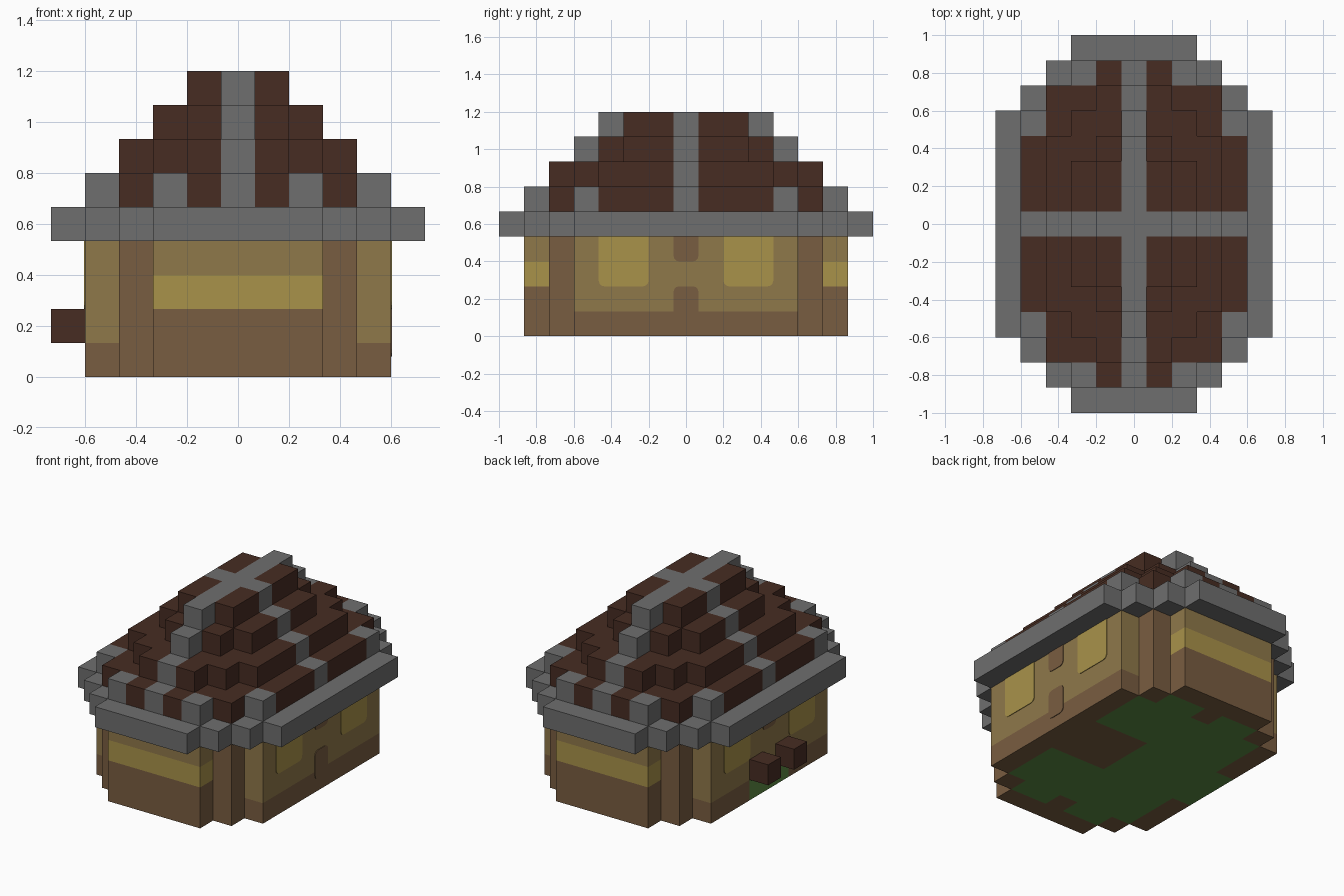
import bpy
import bmesh
from mathutils import Vector

old = bpy.data.objects.get("Cube")
if old:
    bpy.data.objects.remove(old, do_unlink=True)

U = 2 / 15  # edge length of one block


def material(name, r, g, b):
    """One flat colour, given as display values 0-255 and stored as linear."""
    lin = [((c / 255 + 0.055) / 1.055) ** 2.4 for c in (r, g, b)]
    mat = bpy.data.materials.new(name)
    mat.use_nodes = True
    mat.diffuse_color = (*lin, 1)
    bsdf = next(n for n in mat.node_tree.nodes if n.type == 'BSDF_PRINCIPLED')
    bsdf.inputs["Base Color"].default_value = (*lin, 1)
    bsdf.inputs["Roughness"].default_value = 0.9
    return mat


STONE = material("grey stone", 110, 110, 110)
ROOF = material("dark brown roof", 71, 44, 34)
TIMBER = material("brown timber", 121, 93, 65)
PLASTER = material("tan plaster", 143, 120, 74)
GLASS = material("yellow window", 169, 146, 74)
GRASS = material("green grass", 92, 138, 66)


def add_object(name, bm, mats):
    mesh = bpy.data.meshes.new(name)
    bm.to_mesh(mesh)
    bm.free()
    for mat in mats:
        mesh.materials.append(mat)
    obj = bpy.data.objects.new(name, mesh)
    bpy.context.collection.objects.link(obj)
    return obj


def footprint(steps, z):
    """Blocks of one layer: a union of centred rectangles (half x, half y)."""
    return {(x, y, z) for hx, hy in steps
            for x in range(-hx, hx + 1) for y in range(-hy, hy + 1)}


AXES = [Vector(a) * s for a in ((1, 0, 0), (0, 1, 0), (0, 0, 1)) for s in (1, -1)]


def blocks(name, cells, rule):
    """Outer faces of a set of blocks, coloured by rule(x, y, z, normal)."""
    bm = bmesh.new()
    mats = []
    for cell in sorted(cells):
        for n in AXES:
            if tuple(int(c + d) for c, d in zip(cell, n)) in cells:
                continue
            mat = rule(*cell, n)
            if mat not in mats:
                mats.append(mat)
            # quad on the side of the block facing n
            a = Vector((n.y, n.z, n.x))
            b = n.cross(a)
            mid = Vector(cell) + Vector((0, 0, 0.5)) + n / 2
            corners = [mid + (a * i + b * j) / 2
                       for i, j in ((-1, -1), (1, -1), (1, 1), (-1, 1))]
            face = bm.faces.new([bm.verts.new(c * U) for c in corners])
            face.material_index = mats.index(mat)
    bmesh.ops.remove_doubles(bm, verts=bm.verts, dist=0.001)
    return add_object(name, bm, mats)


def plate(name, side, y, z0, z1, width, mat):
    """Thin rounded panel on a long wall, sizes in blocks."""
    bm = bmesh.new()
    bmesh.ops.create_cube(bm, size=1)
    for v in bm.verts:
        v.co = (side * 4.5 * U + v.co.x * 0.008,
                (y + v.co.y * width) * U,
                ((z0 + z1) / 2 + v.co.z * (z1 - z0)) * U)
    edges = [e for e in bm.edges
             if abs(e.verts[0].co.x - e.verts[1].co.x) > 0.005]
    bmesh.ops.bevel(bm, geom=edges, offset=0.03, segments=3,
                    profile=0.5, affect='EDGES')
    return add_object(name, bm, [mat])


WALL_PLAN = [(2, 6), (3, 5), (4, 4)]
EAVE_PLAN = [(2, 7), (3, 6), (4, 5), (5, 4)]


# Walls: timber base, corner posts, plaster, and a glass band at both ends
def lawn(x, y):
    inside = (abs(x) <= 3 and abs(y) <= 4) or (abs(x) <= 2 and abs(y) == 5 and x != 0)
    hearth = 1 <= x <= 3 and abs(y) <= 1
    doorway = x == -4 and abs(y) <= 1
    return (inside and not hearth) or doorway


def wall_colour(x, y, z, n):
    if n.z < 0:
        return GRASS if lawn(x, y) else TIMBER
    if z == 0:
        return GRASS if x == -4 and abs(y) <= 1 else TIMBER
    if abs(y) == 6:
        return {1: TIMBER, 2: GLASS, 3: PLASTER}[z]
    return TIMBER if abs(y) == 5 else PLASTER


walls = set().union(*(footprint(WALL_PLAN, z) for z in range(4)))
blocks("walls", walls, wall_colour)

# Eave slab
blocks("eave", footprint(EAVE_PLAN, 4), lambda x, y, z, n: STONE)

# Stepped roof with a stone ridge cross and stone corner blocks
ROOF_PLANS = {
    5: WALL_PLAN,
    6: [(1, 5), (2, 4), (3, 3)],
    7: [(0, 4), (1, 3), (2, 2)],
    8: [(0, 3), (1, 2)],
}


def roof_colour(x, y, z, n):
    corner = z == 5 and (abs(x), abs(y)) in ((2, 6), (4, 4))
    return STONE if x == 0 or y == 0 or corner else ROOF


roof = set().union(*(footprint(plan, z) for z, plan in ROOF_PLANS.items()))
blocks("roof", roof, roof_colour)

# Windows and timber details on both long walls
for side, label in ((1, "left"), (-1, "right")):
    for y in (-2.5, 2.5):
        end = "front" if y < 0 else "back"
        plate(f"{label}_{end}_window", side, y, 2, 4.4, 2, GLASS)
    plate(f"{label}_upper_timber", side, 0, 3, 4.4, 1, TIMBER)
    if side > 0:
        plate(f"{label}_lower_timber", side, 0, 0.6, 2, 1, TIMBER)

# Two door blocks beside the entrance
for y, end in ((-1, "front"), (1, "back")):
    blocks(f"{end}_door_block", {(-5, y, 1)}, lambda x, y, z, n: ROOF)
